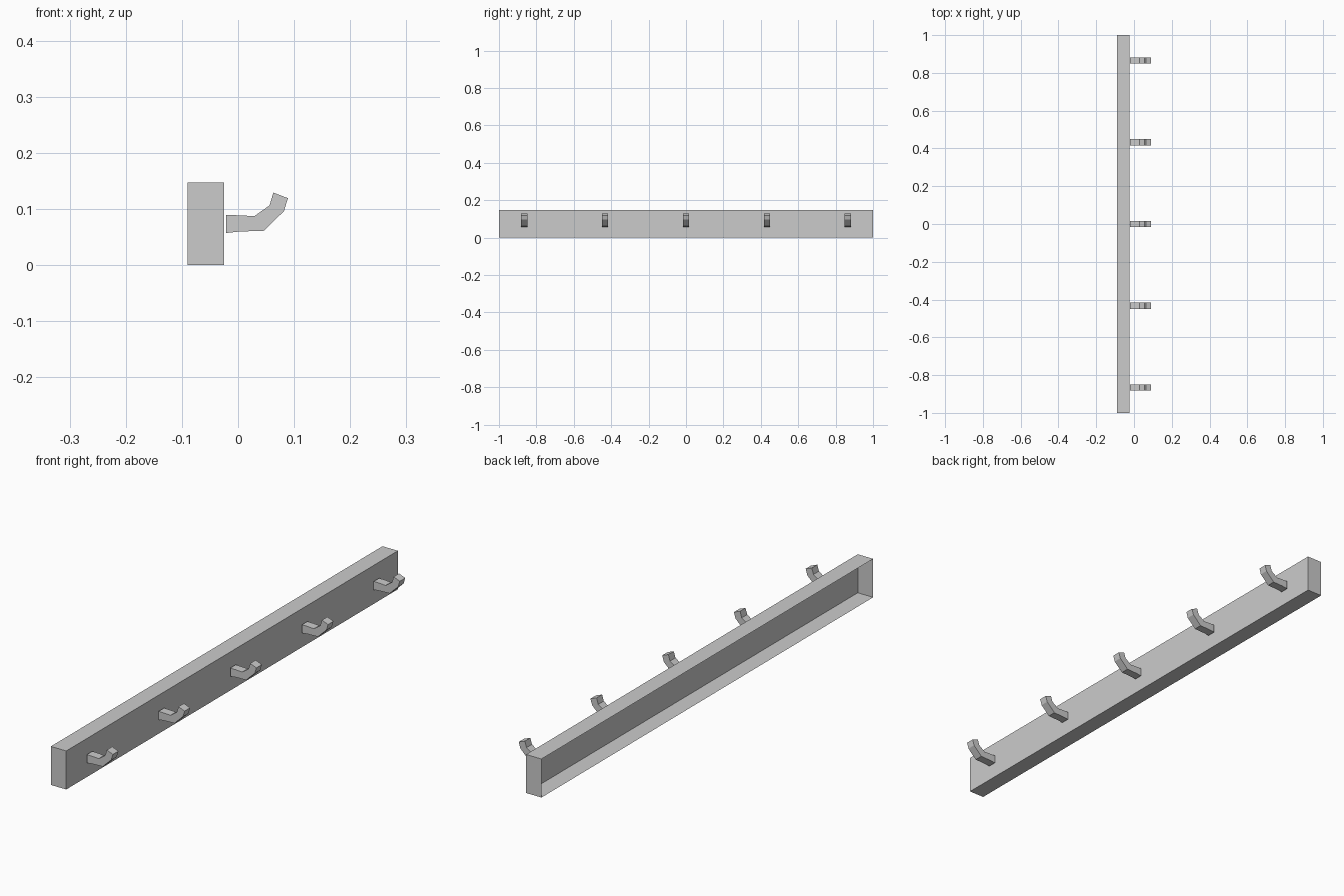
import bpy
import bmesh

if "Cube" in bpy.data.objects:
    bpy.data.objects.remove(bpy.data.objects["Cube"])

grey = bpy.data.materials.new("plain grey")
grey.diffuse_color = (0.6, 0.6, 0.6, 1)
grey.use_nodes = True
grey.node_tree.nodes["Principled BSDF"].inputs["Base Color"].default_value = grey.diffuse_color


def add_object(name, bm):
    bmesh.ops.recalc_face_normals(bm, faces=bm.faces)
    mesh = bpy.data.meshes.new(name)
    bm.to_mesh(mesh)
    bm.free()
    mesh.materials.append(grey)
    obj = bpy.data.objects.new(name, mesh)
    bpy.context.collection.objects.link(obj)
    return obj


# Rail: a thin shell, open on the wall side
X0, X1, HEIGHT = -0.09, -0.025, 0.147
bm = bmesh.new()
bmesh.ops.create_cube(bm, size=1)
for v in bm.verts:
    v.co.x = X0 if v.co.x < 0 else X1
    v.co.y *= 2
    v.co.z = HEIGHT if v.co.z > 0 else 0
bm.normal_update()
back = [f for f in bm.faces if f.normal.x < -0.9]
bmesh.ops.delete(bm, geom=back, context='FACES_ONLY')
add_object("rail", bm)

# Hooks: upper and lower outline pairs (x, z), from the rail to the tip
PAIRS = [((-0.021, 0.089), (-0.021, 0.057)),
         ((0.002, 0.0885), (0.002, 0.0595)),
         ((0.029, 0.087), (0.046, 0.061)),
         ((0.056, 0.106), (0.082, 0.096)),
         ((0.063, 0.129), (0.089, 0.119))]
HALF = 0.0165


def add_hook(name, y):
    bm = bmesh.new()
    rings = []
    for (ux, uz), (lx, lz) in PAIRS:
        rings.append([bm.verts.new(p) for p in (
            (ux, y - HALF, uz), (ux, y + HALF, uz),
            (lx, y + HALF, lz), (lx, y - HALF, lz))])
    for a, b in zip(rings, rings[1:]):
        for i in range(4):
            j = (i + 1) % 4
            bm.faces.new((a[i], a[j], b[j], b[i]))
    bm.faces.new(rings[0])
    bm.faces.new(rings[-1])
    add_object(name, bm)


for i in range(5):
    add_hook(f"hook_{i + 1}", (i - 2) * 0.4325)
